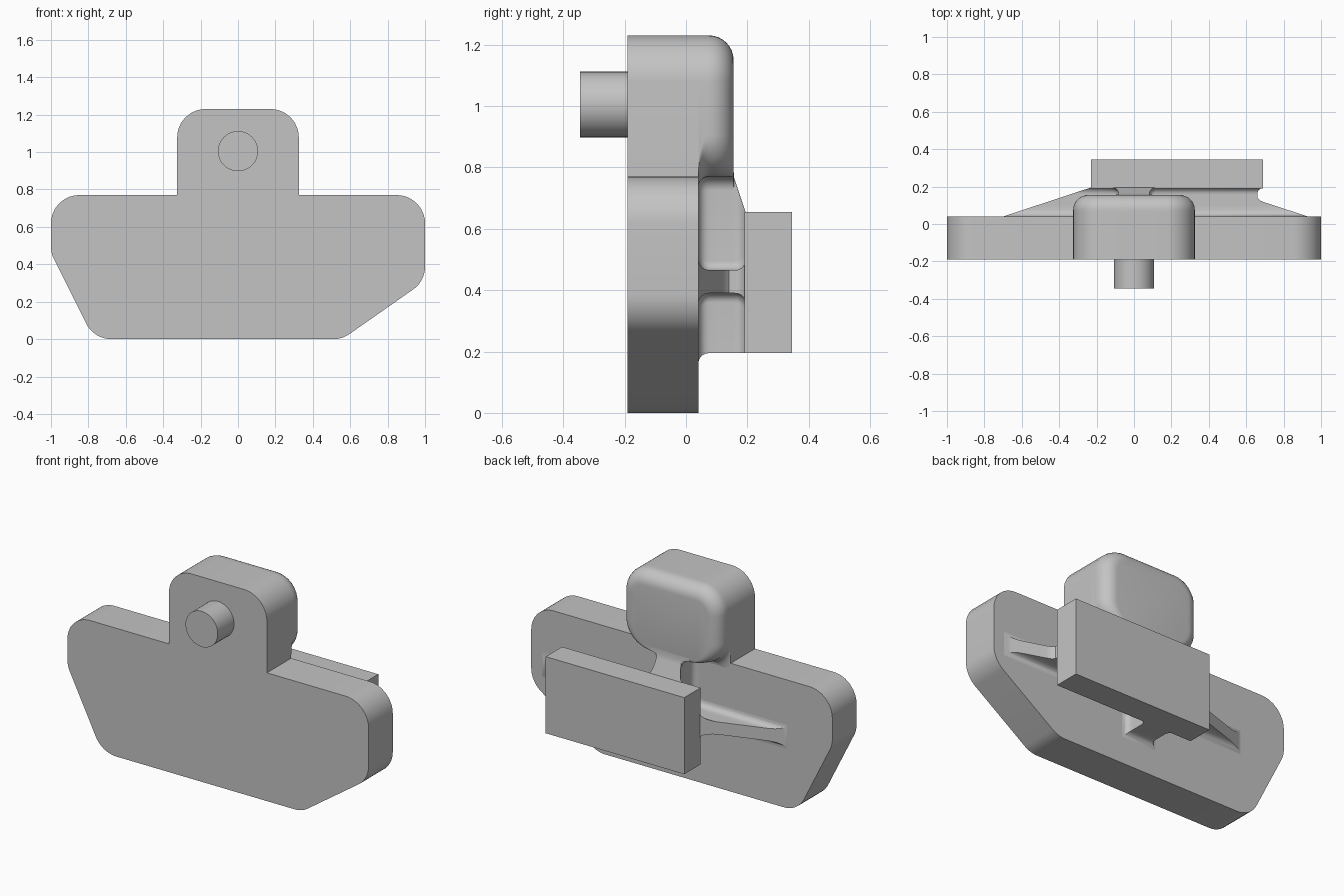
import bpy, bmesh, math
from mathutils import Vector

cube = bpy.data.objects.get("Cube")
if cube:
    bpy.data.objects.remove(cube, do_unlink=True)

grey = bpy.data.materials.new("plain_grey")
grey.use_nodes = True
grey.diffuse_color = (0.55, 0.55, 0.55, 1)
grey.node_tree.nodes["Principled BSDF"].inputs["Base Color"].default_value = (0.55, 0.55, 0.55, 1)

BACK = 0.04      # back face of the plate
BLOCK = 0.195    # front face of the rear block
FILLET = 0.035


def rounded(corners, steps=8):
    """Round each (x, z, radius) corner of a polygon."""
    out = []
    for i, (x, z, r) in enumerate(corners):
        p = Vector((x, z))
        if r == 0:
            out.append(p)
            continue
        u = (Vector(corners[i - 1][:2]) - p).normalized()
        v = (Vector(corners[(i + 1) % len(corners)][:2]) - p).normalized()
        half = u.angle(v) / 2
        centre = p + (u + v).normalized() * r / math.sin(half)
        start = p + u * r / math.tan(half) - centre
        end = p + v * r / math.tan(half) - centre
        for k in range(steps + 1):
            out.append(centre + start.lerp(end, k / steps).normalized() * r)
    return out


def loft(name, layers):
    """Skin a stack of (y, outline) layers and close both ends."""
    bm = bmesh.new()
    rings = [[bm.verts.new((p.x, y, p.y)) for p in pts] for y, pts in layers]
    n = len(rings[0])
    for a, b in zip(rings, rings[1:]):
        for i in range(n):
            j = (i + 1) % n
            bm.faces.new((a[i], a[j], b[j], b[i]))
    bm.faces.new(rings[0][::-1])
    bm.faces.new(rings[-1])
    bmesh.ops.recalc_face_normals(bm, faces=bm.faces)
    mesh = bpy.data.meshes.new(name)
    bm.to_mesh(mesh)
    bm.free()
    mesh.materials.append(grey)
    ob = bpy.data.objects.new(name, mesh)
    bpy.context.collection.objects.link(ob)
    bpy.ops.object.select_all(action='DESELECT')
    ob.select_set(True)
    bpy.context.view_layer.objects.active = ob
    bpy.ops.object.shade_smooth_by_angle(angle=math.radians(32))
    return ob


def flare(t):
    """Extra width of a concave fillet at distance t from the surface."""
    t = min(max(t, 0), FILLET)
    return FILLET - math.sqrt(FILLET ** 2 - (FILLET - t) ** 2)


def along(y, table):
    """Piecewise linear lookup."""
    for (y0, v0), (y1, v1) in zip(table, table[1:]):
        if y <= y1:
            return v0 + (v1 - v0) * max(0, y - y0) / (y1 - y0)
    return table[-1][1]


# Plate with the raised tab
R = 0.15
plate = rounded([(-0.77, 0, R), (0.557, 0, R), (1, 0.31, R), (1, 0.77, R),
                 (0.325, 0.77, 0), (0.325, 1.23, R), (-0.325, 1.23, R),
                 (-0.325, 0.77, 0), (-1, 0.77, R), (-1, 0.46, R)])
loft("plate", [(-0.19, plate), (BACK, plate)])


# Thick rear of the tab, with softened back edges and a flat underside
def tab_outline(y, inset):
    w, top = 0.325 - inset, 1.23 - inset
    low = 0.77 - flare(y - BACK)
    r = 0.135 - 2.8 * flare(y - BACK)
    return rounded([(-w, low, r), (w, low, r), (w, top, R - inset), (-w, top, R - inset)])


tab = [(y, tab_outline(y, 0)) for y in (BACK, 0.042, 0.046, 0.053, 0.062, 0.075)]
SOFT = 0.08
for k in range(1, 9):
    a = k / 8 * math.pi / 2
    tab.append((0.075 + SOFT * math.sin(a),
                tab_outline(0.075 + SOFT * math.sin(a), SOFT * (1 - math.cos(a)))))
loft("tab_back", tab)


# Cross-shaped web that carries the rear block
def web_outline(y):
    f = flare(y - BACK) + flare(BLOCK - y)
    left = along(y, [(BACK, -0.7), (BLOCK, -0.23)])
    right = along(y, [(BACK, 0.93), (0.115, 0.70), (0.125, 0.675), (0.14, 0.66),
                      (0.17, 0.66), (0.185, 0.67), (BLOCK, 0.69)])
    top = along(y, [(0.155, 0.77), (BLOCK, 0.65)])
    low = 0.195 - flare(y - BACK)
    w, z0, z1 = 0.08 + f, 0.39 - f, 0.465 + f
    under_tab = y < 0.156
    s, lip, r = (0.05, 0.02, 0.045) if under_tab else (0.002, 0.002, 0.001)
    c = 0.03
    return rounded([(-w, low, 0), (w, low, 0), (w, z0, c), (right, z0, 0),
                    (right, z1, 0), (w, z1, c), (w, top, r), (w + s, top, 0),
                    (w + s, top + lip, 0), (-w - s, top + lip, 0), (-w - s, top, 0),
                    (-w, top, r), (-w, z1, c), (left, z1, 0), (left, z0, 0), (-w, z0, c)])


heights = [BACK, 0.042, 0.046, 0.053, 0.062, 0.075, 0.1, 0.115, 0.125, 0.14, 0.155,
           0.157, 0.165, 0.173, 0.182, 0.189, 0.193, BLOCK]
web = [(y, web_outline(y)) for y in heights]
loft("web", [(BACK - 0.01, web[0][1])] + web)

# Rectangular rear block
block = rounded([(-0.23, 0.195, 0), (0.69, 0.195, 0), (0.69, 0.655, 0), (-0.23, 0.655, 0)])
loft("rear_block", [(0.19, block), (0.345, block)])

# Round front pin
pin = [Vector((0.107 * math.cos(a), 1.005 + 0.107 * math.sin(a)))
       for a in (math.tau * i / 48 for i in range(48))]
loft("front_pin", [(-0.345, pin), (-0.18, pin)])
